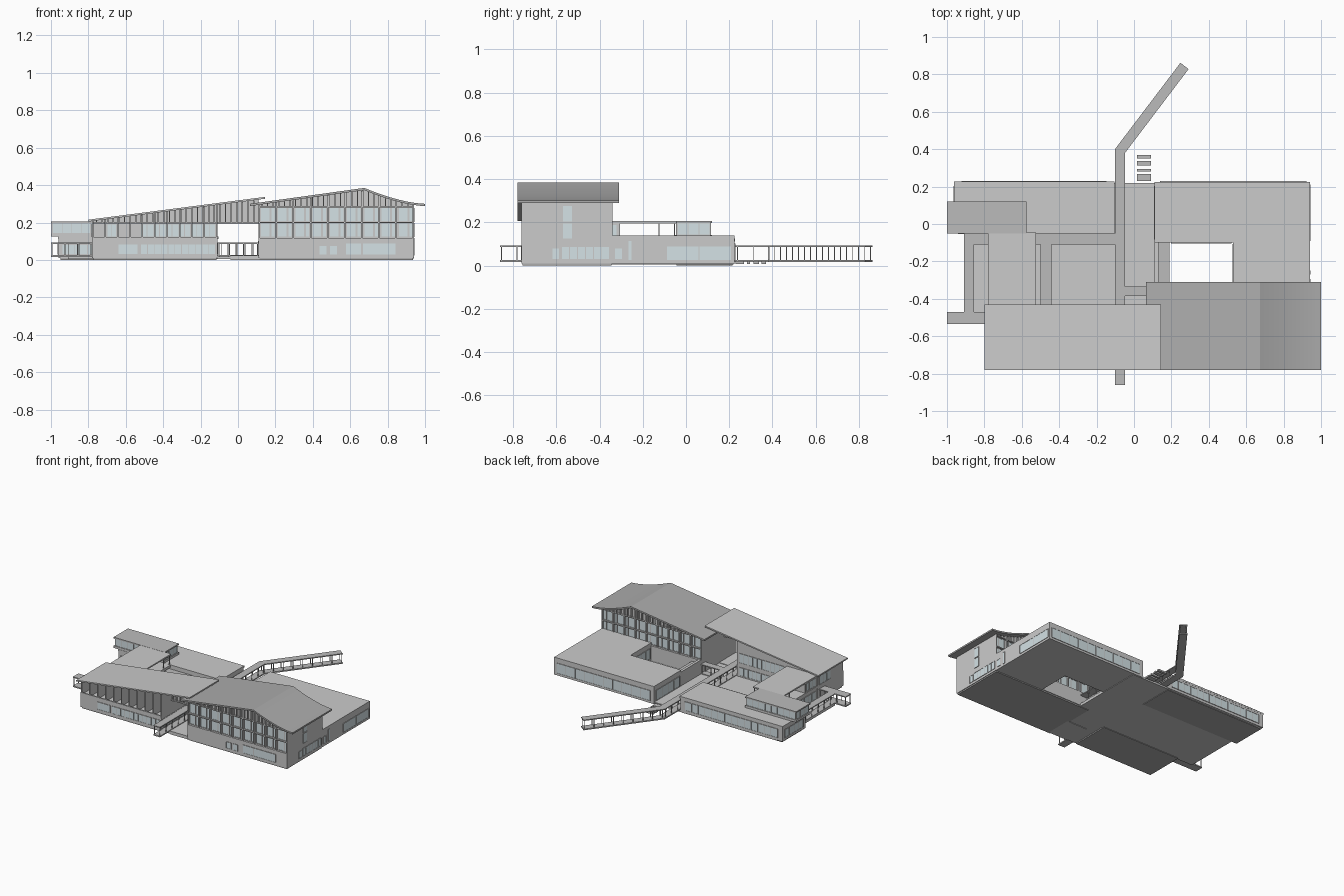
import bpy, bmesh, math
from mathutils import Vector

if "Cube" in bpy.data.objects:
    bpy.data.objects.remove(bpy.data.objects["Cube"])

def material(name, c):
    m = bpy.data.materials.new(name)
    m.diffuse_color = (*c, 1)
    m.use_nodes = True
    m.node_tree.nodes["Principled BSDF"].inputs["Base Color"].default_value = m.diffuse_color
    return m

GLASS = material("glass", (0.66, 0.76, 0.79))
DARK = material("dark_roof", (0.42, 0.42, 0.42))
CANOPY = material("canopy_grey", (0.5, 0.5, 0.5))
FIN = material("pale_fin", (0.85, 0.85, 0.85))
parts = {}

def part(name, mat=None):
    if name not in parts:
        parts[name] = (bmesh.new(), mat)
    return parts[name][0]

def prism(name, pts, offset, mat=None):
    """Extrude a closed outline of 3D points along an offset."""
    bm = part(name, mat)
    a = [bm.verts.new(p) for p in pts]
    b = [bm.verts.new(Vector(p) + Vector(offset)) for p in pts]
    faces = [bm.faces.new(a), bm.faces.new(b[::-1])]
    n = len(a)
    for i in range(n):
        j = (i + 1) % n
        faces.append(bm.faces.new((a[j], a[i], b[i], b[j])))
    bmesh.ops.recalc_face_normals(bm, faces=faces)

def box(name, x0, x1, y0, y1, z0, z1, mat=None):
    prism(name, [(x0, y0, z0), (x1, y0, z0), (x1, y1, z0), (x0, y1, z0)], (0, 0, z1 - z0), mat)

def profile(name, xz, y0, y1, mat=None):
    prism(name, [(x, y0, z) for x, z in xz], (0, y1 - y0, 0), mat)

def glaze(face, pos, out, a0, a1, z0, z1, n=1):
    """Glass strip with frame and n panes on the plane x=pos or y=pos."""
    def put(name, a, b, c, d, depth, mat=None):
        lo, hi = sorted((pos - out * .002, pos + out * depth))
        if face == 'x':
            box(name, lo, hi, a, b, c, d, mat)
        else:
            box(name, a, b, lo, hi, c, d, mat)
    put("window_glass", a0, a1, z0, z1, .002, GLASS)
    for i in range(n + 1):
        a = a0 + (a1 - a0) * i / n
        put("window_frames", a - .002, a + .002, z0, z1, .004)
    for z in (z0, z1):
        put("window_frames", a0, a1, z - .0015, z + .0015, .004)

def walkway(pts, w=.055):
    """Covered walk: floor, canopy and paired thin posts along a plan path."""
    p = [Vector(q) for q in pts]
    d = [(p[i + 1] - p[i]).normalized() for i in range(len(p) - 1)]
    left, right = [], []
    for i, q in enumerate(p):
        u, v = d[max(i - 1, 0)], d[min(i, len(d) - 1)]
        t = (u + v).normalized()
        off = Vector((-t.y, t.x)) * (w / 2) / t.dot(u)
        left.append(q + off)
        right.append(q - off)
    outline = left + right[::-1]
    prism("walkway_floors", [(q.x, q.y, .016) for q in outline], (0, 0, .009), CANOPY)
    prism("walkway_canopies", [(q.x, q.y, .086) for q in outline], (0, 0, .007), CANOPY)
    for i, u in enumerate(d):
        length = (p[i + 1] - p[i]).length
        n = max(1, round(length / .075))
        for k in range(n + 1):
            for s in (-1, 1):
                c = p[i] + u * (.006 + (length - .012) * k / n) + Vector((-u.y, u.x)) * s * (w / 2 - .005)
                box("walkway_posts", c.x - .002, c.x + .002, c.y - .002, c.y + .002, .02, .09)

# Roof undersides
def hall_z(x):
    if x < .675:
        return .288 + (x - .065) / .61 * .085
    t = min(1, (x - .675) / .325)
    return .288 + .085 * (1 - t) ** 1.6

def wing_z(x):
    return .205 + (x + .8) / .945 * .122

# Ground slabs and entrance steps
box("ground_slab", -.91, .19, -.47, .22, .004, .02)
box("ground_slab", -.11, .11, -.75, -.47, .004, .02)
box("entrance_step", -.04, .13, -.75, -.55, 0, .024)
for y0, y1 in ((.23, .268), (.282, .295), (.312, .338), (.35, .37)):
    box("garden_steps", .015, .09, y0, y1, .008, .02, CANOPY)

# Large hall on the right
curve = [.675 + .325 * i / 12 for i in range(13)]
top = [(x, hall_z(x)) for x in [.065] + curve]
profile("hall_roof", top + [(x, z + .012) for x, z in top[::-1]], -.78, -.31, DARK)
wall = [(x, hall_z(x) + .003) for x in [.94] + [c for c in curve[::-1] if c < .94] + [.11]]
profile("hall_walls", [(.11, .01), (.94, .01)] + wall, -.745, -.355)
box("hall_base", .11, .94, -.76, -.34, .01, .118)
box("hall_plinth", .115, .935, -.755, -.345, 0, .02, DARK)
bay = .83 / 9
for y, out in ((-.745, -1), (-.355, 1)):
    for i in range(9):
        x = .11 + i * bay
        for z0, z1 in ((.124, .196), (.206, .28)):
            glaze('y', y, out, x + .01, x + .06, z0, z1)
            glaze('y', y, out, x + .066, x + bay - .006, z0, z1)
    lo, hi = sorted((y, y + out * .015))
    for i in range(10):
        x = .11 + i * (.83 - .008) / 9
        box("hall_pilasters", x, x + .008, lo, hi, .118, hall_z(x) - .001)
    box("hall_floor_bands", .11, .94, lo, hi, .197, .204)
    box("hall_floor_bands", .11, .94, lo, hi, .281, .286)
    for i in range(27):
        x = .125 + i * .03
        box("hall_fins", x, x + .006, lo, hi, .286, hall_z(x + .003), FIN)
for a, b, z in ((.435, .475, .075), (.49, .53, .075), (.575, .66, .088), (.665, .845, .088)):
    glaze('y', -.76, -1, a, b, .028, z)
for z0, z1 in ((.124, .196), (.203, .276)):
    glaze('x', .94, 1, -.57, -.525, z0, z1)
glaze('x', .94, 1, -.62, -.585, .028, .08)
glaze('x', .94, 1, -.575, -.355, .028, .086, 6)

# Low wing behind the hall, wrapped around the open court
ell = [(.11, .225), (.11, -.1), (.53, -.1), (.53, -.345), (.94, -.345), (.94, .225)]
prism("rear_right_wing", [(x, y, .008) for x, y in ell], (0, 0, .117))
prism("rear_right_roof", [(x, y, .125) for x, y in ell], (0, 0, .014))
box("rear_right_wing", .11, .13, -.34, -.1, .008, .125)
glaze('y', .225, 1, .14, .92, .025, .1, 10)
glaze('x', .94, 1, -.09, .21, .025, .09, 2)
glaze('x', .94, 1, -.33, -.295, .028, .08)
glaze('x', .94, 1, -.268, -.25, .025, .115)
glaze('x', .11, -1, -.08, .2, .025, .1, 4)
glaze('y', -.1, -1, .2, .52, .025, .1, 6)
glaze('x', .53, -1, -.33, -.11, .025, .1, 4)

# Left wing with open upper gallery under a sloping roof
profile("gallery_roof", [(-.8, wing_z(-.8)), (.145, wing_z(.145)), (.145, wing_z(.145) + .01),
                         (-.8, wing_z(-.8) + .01)], -.78, -.43)
box("left_wing_base", -.78, -.11, -.755, -.45, .01, .105)
box("left_wing_plinth", -.775, -.115, -.75, -.455, 0, .02, DARK)
box("gallery_parapet", -.78, -.11, -.76, -.75, .1, .122)
profile("gallery_rear_rooms", [(-.78, .105), (-.11, .105), (-.11, wing_z(-.11)), (-.78, wing_z(-.78))], -.62, -.45)
profile("gap_beam", [(-.11, .195), (.11, .195), (.11, wing_z(.11)), (-.11, wing_z(-.11))], -.63, -.61)
for i in range(11):
    x = -.78 + i * .0662
    profile("gallery_partitions", [(x, .105), (x + .008, .105), (x + .008, wing_z(x + .008)),
                                   (x, wing_z(x))], -.752, -.62)
for i in range(29):
    x = -.76 + i * .03
    box("gallery_fins", x, x + .007, -.64, -.62, .2, wing_z(x), FIN)
box("gallery_rail", -.78, .11, -.64, -.62, .193, .2)
glaze('y', -.755, -1, -.52, -.12, .03, .085, 11)
glaze('y', -.755, -1, -.64, -.535, .03, .085)
glaze('y', -.62, -1, -.52, -.12, .125, .19, 12)
glaze('y', -.62, -1, -.7, -.65, .125, .19, 2)
glaze('y', -.45, 1, -.5, -.13, .125, .195, 10)
glaze('y', -.45, 1, -.42, -.13, .03, .09, 8)
glaze('x', -.78, -1, -.6, -.47, .125, .19, 3)
glaze('x', -.11, 1, -.73, -.47, .03, .09, 5)

# Low wing at rear left
box("rear_left_wing", -.96, -.11, -.05, .225, .01, .112)
box("rear_left_roof", -.962, -.105, -.052, .226, .112, .125)
box("rear_left_plinth", -.95, -.12, -.045, .215, 0, .02, DARK)
glaze('y', .225, 1, -.92, -.15, .03, .095, 14)
glaze('y', -.05, -1, -.94, -.13, .03, .082, 12)
glaze('x', -.96, -1, -.02, .2, .03, .09, 4)
glaze('x', -.11, 1, -.02, .2, .03, .082, 3)

# Glazed upper pavilion overhanging the rear wing
box("pavilion_floor", -1, -.576, -.05, .12, .125, .142)
box("pavilion_core", -.992, -.584, -.042, .112, .142, .196)
box("pavilion_roof", -1, -.576, -.05, .12, .196, .206, CANOPY)
for y, o in ((-.042, -1), (.112, 1)):
    glaze('y', y, o, -.99, -.586, .142, .196, 8)
for x, o in ((-.992, -1), (-.584, 1)):
    glaze('x', x, o, -.04, .11, .142, .196, 3)

# Roofed terrace linking pavilion and left wing
box("terrace_rooms", -.775, -.53, -.45, -.11, .01, .105)
box("terrace_deck", -.78, -.525, -.45, -.05, .105, .124)
box("terrace_roof", -.78, -.525, -.45, -.045, .195, .205)
box("terrace_end_room", -.775, -.53, -.45, -.305, .124, .195)
for y in (-.128, -.056):
    for x in (-.775, -.535):
        box("terrace_posts", x, x + .006, y, y + .006, .124, .195)
for x, o in ((-.775, -1), (-.53, 1)):
    glaze('x', x, o, -.43, -.12, .03, .09, 7)
    glaze('x', x, o, -.43, -.32, .13, .19, 3)

# Covered walkways
walkway([(-.075, -.86), (-.075, .39), (.27, .845)])
walkway([(-.8825, -.5), (-.8825, -.05)])
walkway([(-1, -.502), (-.78, -.502)], .065)
walkway([(-.855, -.08), (-.1, -.08)], .06)
walkway([(-.47, -.45), (-.47, -.11)], .06)
walkway([(-.05, -.36), (.11, -.36)], .05)
walkway([(.16, -.345), (.16, -.1)], .06)

# Turn the collected parts into named objects
for name, (bm, mat) in parts.items():
    me = bpy.data.meshes.new(name)
    bm.to_mesh(me)
    bm.free()
    if mat:
        me.materials.append(mat)
    ob = bpy.data.objects.new(name, me)
    bpy.context.collection.objects.link(ob)

# Smooth the curved hall roof
roof = bpy.data.objects["hall_roof"]
bpy.context.view_layer.objects.active = roof
roof.select_set(True)
bpy.ops.object.shade_smooth_by_angle(angle=math.radians(15))
